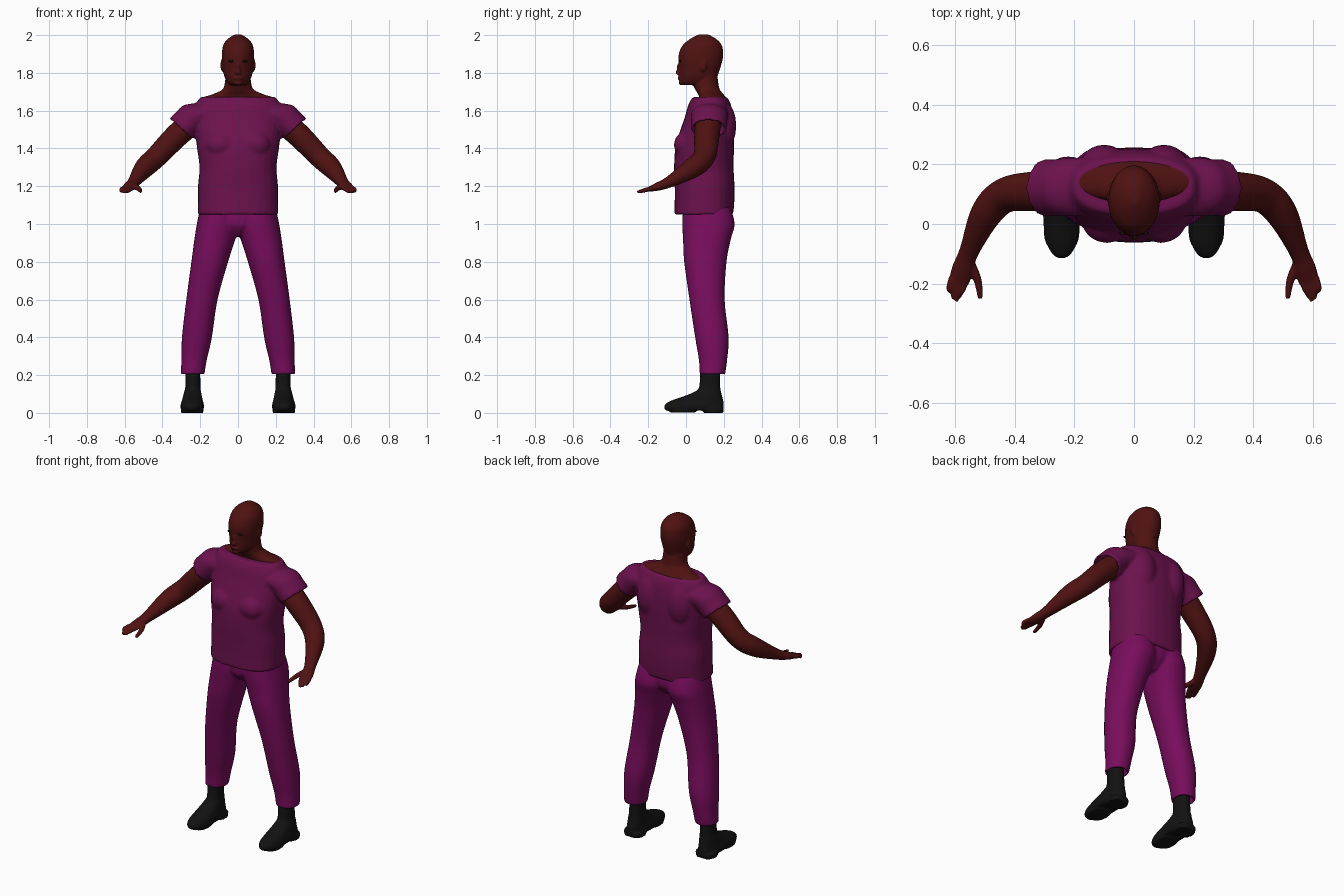
import bpy
import bmesh
import math
from mathutils import Vector, Matrix

if "Cube" in bpy.data.objects:
    bpy.data.objects.remove(bpy.data.objects["Cube"])


def material(name, color):
    m = bpy.data.materials.new(name)
    m.use_nodes = True
    m.diffuse_color = (*color, 1)
    bsdf = m.node_tree.nodes["Principled BSDF"]
    bsdf.inputs["Base Color"].default_value = (*color, 1)
    bsdf.inputs["Roughness"].default_value = 0.8
    return m


SKIN = material("dark skin", (0.08, 0.006, 0.006))
SHIRT = material("plum shirt", (0.15, 0.006, 0.075))
TROUSER = material("purple trousers", (0.19, 0.004, 0.11))
BLACK = material("black leather", (0.006, 0.006, 0.006))
EYE = material("dark eyes", (0.012, 0.004, 0.004))


def smooth_keys(keys, steps=5):
    """Catmull-Rom interpolation through tuples of numbers."""
    out = []
    for i in range(len(keys) - 1):
        a, b, c, d = (keys[max(0, min(len(keys) - 1, i + k))] for k in (-1, 0, 1, 2))
        for j in range(steps):
            t = j / steps
            out.append([q + 0.5 * t * (r - p + t * (2 * p - 5 * q + 4 * r - s + t * (3 * (q - r) + s - p)))
                        for p, q, r, s in zip(a, b, c, d)])
    out.append(list(keys[-1]))
    return out


def loft(bm, keys, axis=None, side=1, power=2.0, recess=0, count=28):
    """Skin rounded rings (x, y, z, radius across, radius along) into a closed tube."""
    rings = smooth_keys(keys)
    centers = [Vector(r[:3]) for r in rings]
    axes = [Vector(axis).normalized() if axis else
            (centers[min(i + 1, len(rings) - 1)] - centers[max(i - 1, 0)]).normalized()
            for i in range(len(rings))]
    if recess:  # hollow the far end like a hem
        x, y, z, ra, rb = rings[-1]
        for depth in (0, recess):
            centers.append(Vector((x, y, z)) - axes[-1] * depth)
            axes.append(axes[-1])
            rings.append([x, y, z, ra * 0.82, rb * 0.82])
    loops = []
    for c, t, r in zip(centers, axes, rings):
        if abs(t.z) > 0.99:
            u, v = Vector((1, 0, 0)), Vector((0, 1, 0))
        else:
            u = t.cross(Vector((0, 0, 1))).normalized()
            v = u.cross(t)
        loop = []
        for k in range(count):
            a = math.tau * k / count
            ca, sa = math.cos(a), math.sin(a)
            p = c + u * (r[3] * math.copysign(abs(ca) ** (2 / power), ca)) \
                  + v * (r[4] * math.copysign(abs(sa) ** (2 / power), sa))
            loop.append(bm.verts.new((p.x * side, p.y, p.z)))
        loops.append(loop)
    for lo, hi in zip(loops, loops[1:]):
        for k in range(count):
            n = (k + 1) % count
            bm.faces.new((lo[k], lo[n], hi[n], hi[k]))
    bm.faces.new(loops[0])
    bm.faces.new(loops[-1])


def stack(bm, rows, **options):
    """Loft upright rings given as (z, x min, x max, y min, y max)."""
    keys = [((a + b) / 2, (c + d) / 2, z, (b - a) / 2, (d - c) / 2) for z, a, b, c, d in rows]
    loft(bm, keys, axis=(0, 0, 1 if rows[-1][0] > rows[0][0] else -1), **options)


def symmetric(rows):
    return [(z, -w, w, a, b) for z, w, a, b in rows]


def blob(bm, center, radii):
    bmesh.ops.create_uvsphere(bm, u_segments=20, v_segments=12, radius=1,
                              matrix=Matrix.Translation(center) @ Matrix.Diagonal((*radii, 1)))


def finish(name, bm, mat, voxel=0, blend=3):
    """Make the object; a voxel size fuses its overlapping pieces."""
    bmesh.ops.recalc_face_normals(bm, faces=bm.faces)
    mesh = bpy.data.meshes.new(name)
    bm.to_mesh(mesh)
    bm.free()
    mesh.materials.append(mat)
    for p in mesh.polygons:
        p.use_smooth = True
    ob = bpy.data.objects.new(name, mesh)
    bpy.context.collection.objects.link(ob)
    if voxel:
        fuse = ob.modifiers.new("fuse", 'REMESH')
        fuse.mode = 'VOXEL'
        fuse.voxel_size = voxel
        fuse.use_smooth_shade = True
        soft = ob.modifiers.new("soften", 'SMOOTH')
        soft.factor = 0.5
        soft.iterations = blend
    return ob


# Head, neck and bare shoulder line
bm = bmesh.new()
stack(bm, symmetric([
    (1.735, .038, -.018, .08), (1.75, .056, -.032, .14), (1.78, .072, -.036, .165),
    (1.82, .08, -.036, .18), (1.87, .086, -.04, .194), (1.91, .085, -.036, .197),
    (1.95, .077, -.015, .188), (1.98, .054, .022, .16), (2.003, .018, .065, .12)]))
stack(bm, symmetric([
    (1.6, .2, .07, .21), (1.66, .205, .072, .213), (1.685, .14, .065, .2),
    (1.71, .085, .05, .18), (1.74, .071, .04, .172), (1.8, .065, .05, .165)]))
blob(bm, (0, -.036, 1.802), (.017, .02, .013))
blob(bm, (0, -.036, 1.825), (.009, .014, .03))
blob(bm, (0, -.034, 1.772), (.026, .011, .01))
blob(bm, (0, -.026, 1.748), (.024, .013, .014))
for s in (1, -1):
    blob(bm, (s * .083, .09, 1.84), (.01, .02, .033))
finish("head_and_neck", bm, SKIN, 0.006)

# Eyes under the brow
bm = bmesh.new()
for s in (1, -1):
    blob(bm, (s * .034, -.031, 1.862), (.017, .005, .006))
finish("eyes", bm, EYE)

# Arms with hands
for s, label in ((1, "left"), (-1, "right")):
    bm = bmesh.new()
    loft(bm, [(.22, .12, 1.56, .068, .066), (.33, .11, 1.462, .067, .064),
              (.43, .097, 1.358, .059, .058), (.495, .035, 1.297, .053, .054),
              (.552, -.09, 1.222, .033, .03), (.574, -.15, 1.198, .036, .022),
              (.587, -.195, 1.184, .035, .013)], side=s)
    loft(bm, [(.555, -.12, 1.205, .017, .016), (.525, -.185, 1.186, .014, .013),
              (.515, -.25, 1.172, .009, .009)], side=s, count=12)
    for i, tip in enumerate((-.245, -.258, -.25, -.225)):
        x = .562 + .016 * i
        loft(bm, [(x, -.18, 1.188, .011, .012), (x + .01, -.215, 1.181, .01, .011),
                  (.588 + .009 * i, tip, 1.168, .008, .008)], side=s, count=12)
    finish(label + "_arm", bm, SKIN, 0.005)

# Loose shirt with short open sleeves
bm = bmesh.new()
stack(bm, symmetric([
    (1.05, .214, -.062, .25), (1.12, .212, -.06, .256), (1.2, .212, -.06, .257),
    (1.3, .204, -.063, .252), (1.4, .217, -.057, .254), (1.48, .226, -.036, .254),
    (1.56, .232, -.008, .25), (1.63, .224, .012, .238), (1.672, .2, .035, .218)]), power=2.4)
for s in (1, -1):
    blob(bm, (s * .09, .01, 1.42), (.085, .074, .075))
    blob(bm, (s * .1, .2, 1.52), (.08, .066, .13))
    loft(bm, [(.13, .125, 1.585, .1, .085), (.22, .124, 1.572, .098, .087),
              (.265, .122, 1.538, .095, .083), (.303, .121, 1.504, .096, .08)],
         axis=(.67, 0, -.74), side=s, recess=.04)
finish("shirt", bm, SHIRT, 0.009, 4)

# Trousers: two legs joined by the hips
bm = bmesh.new()
stack(bm, symmetric([
    (.935, .04, .03, .18), (.98, .1, -.008, .225), (1.02, .16, -.016, .24),
    (1.09, .2, -.01, .235)]))
for s in (1, -1):
    stack(bm, [
        (1.09, .0, .2, -.015, .235), (1.0, -.005, .218, -.02, .258), (.92, .014, .231, -.016, .238),
        (.8, .052, .247, -.01, .215), (.6, .108, .274, .018, .205), (.4, .138, .297, .048, .226),
        (.28, .165, .3, .068, .218), (.2, .178, .303, .072, .207)], side=s, power=2.2, recess=.04)
finish("trousers", bm, TROUSER, 0.009, 4)

# Ankle boots with a slim sole and heel
for s, label in ((1, "left"), (-1, "right")):
    bm = bmesh.new()
    stack(bm, [
        (.012, .186, .298, -.108, .196), (.03, .18, .305, -.116, .2), (.05, .182, .302, -.106, .2),
        (.068, .187, .296, -.07, .197), (.085, .19, .292, -.02, .192), (.11, .195, .286, .04, .186),
        (.14, .199, .279, .07, .181), (.26, .2, .277, .074, .178)], side=s, power=2.3)
    stack(bm, [(0, .184, .301, .09, .198), (.03, .182, .303, .088, .199)], side=s, power=2.6)
    stack(bm, [(.002, .186, .299, -.085, .05), (.03, .182, .303, -.1, .06)], side=s, power=2.3)
    finish(label + "_boot", bm, BLACK, 0.006, 2)
